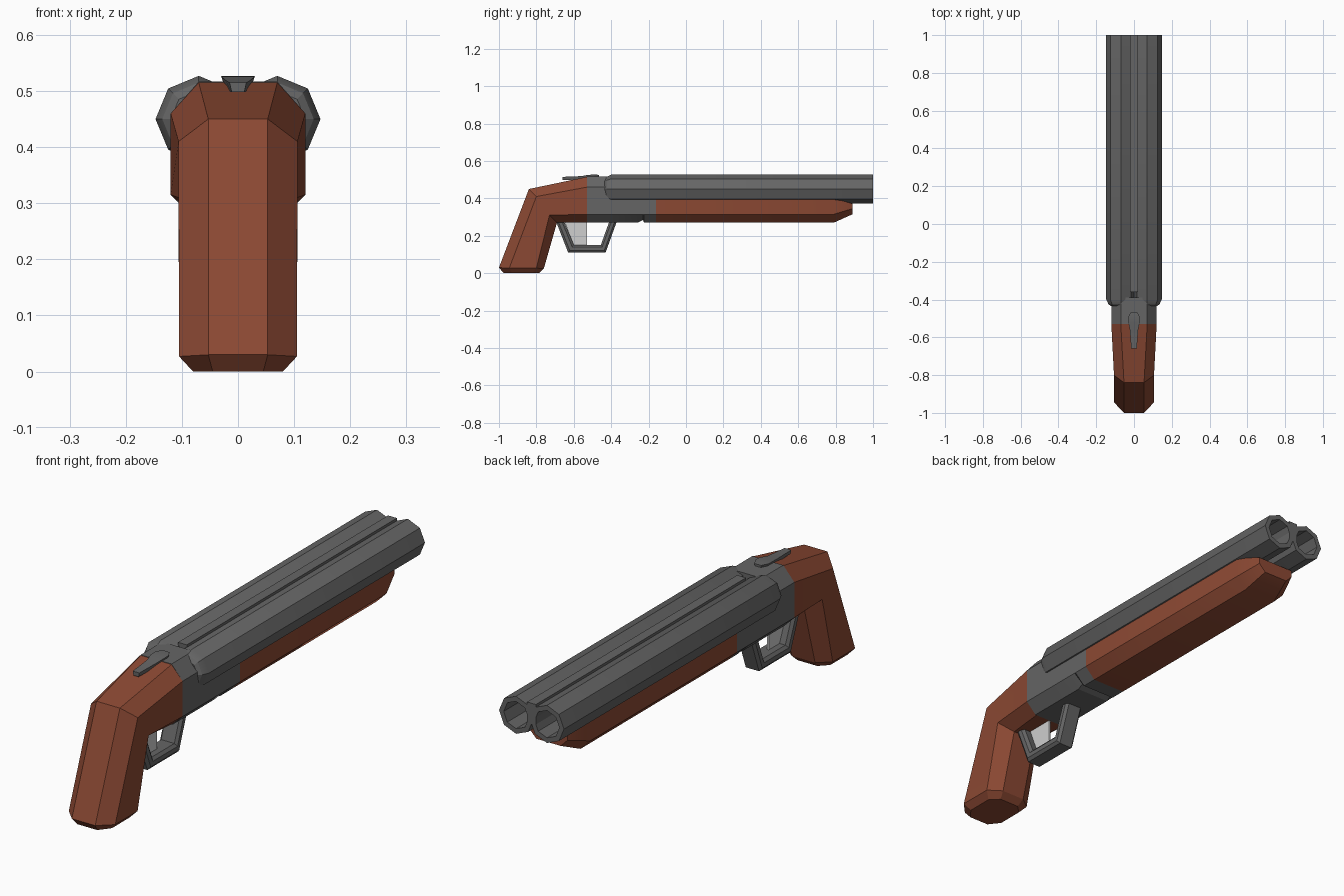
import bpy, bmesh, math

if "Cube" in bpy.data.objects:
    bpy.data.objects.remove(bpy.data.objects["Cube"])


def material(name, rgb):
    m = bpy.data.materials.new(name)
    m.diffuse_color = (*rgb, 1)
    m.use_nodes = True
    m.node_tree.nodes["Principled BSDF"].inputs["Base Color"].default_value = m.diffuse_color
    return m


METAL = material("gunmetal grey", (0.13, 0.13, 0.13))
WOOD = material("red brown wood", (0.26, 0.066, 0.033))
LIGHT = material("pale grey", (0.62, 0.62, 0.62))


def loft(name, rings, mat):
    """Skin a list of equal-length closed rings and cap both ends."""
    bm = bmesh.new()
    loops = [[bm.verts.new(p) for p in ring] for ring in rings]
    n = len(loops[0])
    for a, b in zip(loops, loops[1:]):
        for i in range(n):
            j = (i + 1) % n
            bm.faces.new((a[i], a[j], b[j], b[i]))
    bm.faces.new(loops[0])
    bm.faces.new(loops[-1])
    bmesh.ops.recalc_face_normals(bm, faces=bm.faces)
    me = bpy.data.meshes.new(name)
    bm.to_mesh(me)
    bm.free()
    me.materials.append(mat)
    ob = bpy.data.objects.new(name, me)
    bpy.context.collection.objects.link(ob)
    bpy.context.view_layer.objects.active = ob
    ob.select_set(True)
    bpy.ops.object.shade_smooth_by_angle(angle=math.radians(25))
    ob.select_set(False)
    return ob


def mirrored(half):
    """Close a ring from its right half, listed top to bottom."""
    return half + [(-x, y, z) for x, y, z in reversed(half)]


# Pair of octagonal barrels with open bores: (y, radius)
BARREL = [(-0.435, 0.05), (-0.425, 0.065), (-0.40, 0.077), (1.0, 0.077),
          (1.0, 0.056), (0.75, 0.056)]
for side, label in ((-1, "left"), (1, "right")):
    loft(label + "_barrel",
         [[(side * 0.07 + r * math.cos(k * math.pi / 4), y,
            0.45 + r * math.sin(k * math.pi / 4)) for k in range(8)]
          for y, r in BARREL], METAL)


# Rib between the barrels
def box_ring(y, w, z0, z1, w0=None):
    return mirrored([(w, y, z1), (w0 or w, y, z0)])


loft("rib", [box_ring(-0.36, 0.02, 0.43, 0.517),
             box_ring(1.0, 0.02, 0.43, 0.517)], METAL)


# Receiver: full-height rear block and lower block under the barrels
def receiver_ring(y, top=0.517, bottom=0.27):
    return mirrored([(0.07, y, top), (0.12, y, 0.46), (0.12, y, 0.315),
                     (0.075, y, bottom)])


loft("receiver_rear", [receiver_ring(-0.53), receiver_ring(-0.39)], METAL)


def lower_ring(y, bottom):
    return mirrored([(0.12, y, 0.42), (0.12, y, 0.315), (0.075, y, bottom)])


loft("receiver_front",
     [lower_ring(y, b) for y, b in ((-0.40, 0.27), (-0.26, 0.27), (-0.23, 0.285),
                                    (-0.225, 0.27), (-0.16, 0.27))], METAL)


# Wooden forend, tapered at the muzzle end
def forend_ring(y, w, top, mid, low_w, bottom):
    return mirrored([(w, y, top), (w, y, mid), (low_w, y, bottom)])


loft("forend", [forend_ring(-0.16, 0.12, 0.40, 0.315, 0.075, 0.27),
                forend_ring(0.79, 0.12, 0.40, 0.315, 0.075, 0.27),
                forend_ring(0.89, 0.085, 0.372, 0.345, 0.055, 0.315)], WOOD)


# Stock and pistol grip: (flat half width, side half width, four (y, z) points)
STOCK = [
    (0.070, 0.120, ((-0.53, 0.515), (-0.53, 0.46), (-0.53, 0.315), (-0.53, 0.27))),
    (0.053, 0.106, ((-0.84, 0.45), (-0.80, 0.41), (-0.73, 0.31), (-0.69, 0.27))),
    (0.053, 0.105, ((-1.0, 0.03), (-0.945, 0.027), (-0.80, 0.027), (-0.76, 0.025))),
    (0.045, 0.080, ((-0.975, 0.0), (-0.93, 0.0), (-0.82, 0.0), (-0.785, 0.0))),
]
loft("stock", [mirrored([(f, *p[0]), (s, *p[1]), (s, *p[2]), (f, *p[3])])
               for f, s, p in STOCK], WOOD)

# Trigger guard: matching outer and inner (y, z) points
GUARD = [((-0.70, 0.29), (-0.657, 0.29)), ((-0.63, 0.11), (-0.60, 0.152)),
         ((-0.43, 0.11), (-0.455, 0.152)), ((-0.365, 0.29), (-0.405, 0.29))]


def guard_ring(outer, inner):
    def at(x, t):
        return (x, *(o + (i - o) * t for o, i in zip(outer, inner)))
    return mirrored([at(0.03, 0), at(0.04, 0.28), at(0.04, 0.72), at(0.03, 1)])


loft("trigger_guard", [guard_ring(o, i) for o, i in GUARD], METAL)

# Pale trigger plate inside the guard
PLATE = ((-0.65, 0.28), (-0.53, 0.28), (-0.53, 0.15), (-0.602, 0.15))
loft("trigger_plate", [[(x, y, z) for y, z in PLATE] for x in (-0.004, 0.004)], LIGHT)

# Opening lever on top: (y, half width, bottom, top)
LEVER = [(-0.66, 0.015, 0.498, 0.515), (-0.56, 0.022, 0.50, 0.519),
         (-0.52, 0.030, 0.505, 0.526), (-0.49, 0.030, 0.505, 0.527),
         (-0.465, 0.015, 0.505, 0.526)]
loft("opening_lever", [box_ring(y, w, b, t, w * 0.75) for y, w, b, t in LEVER], METAL)
